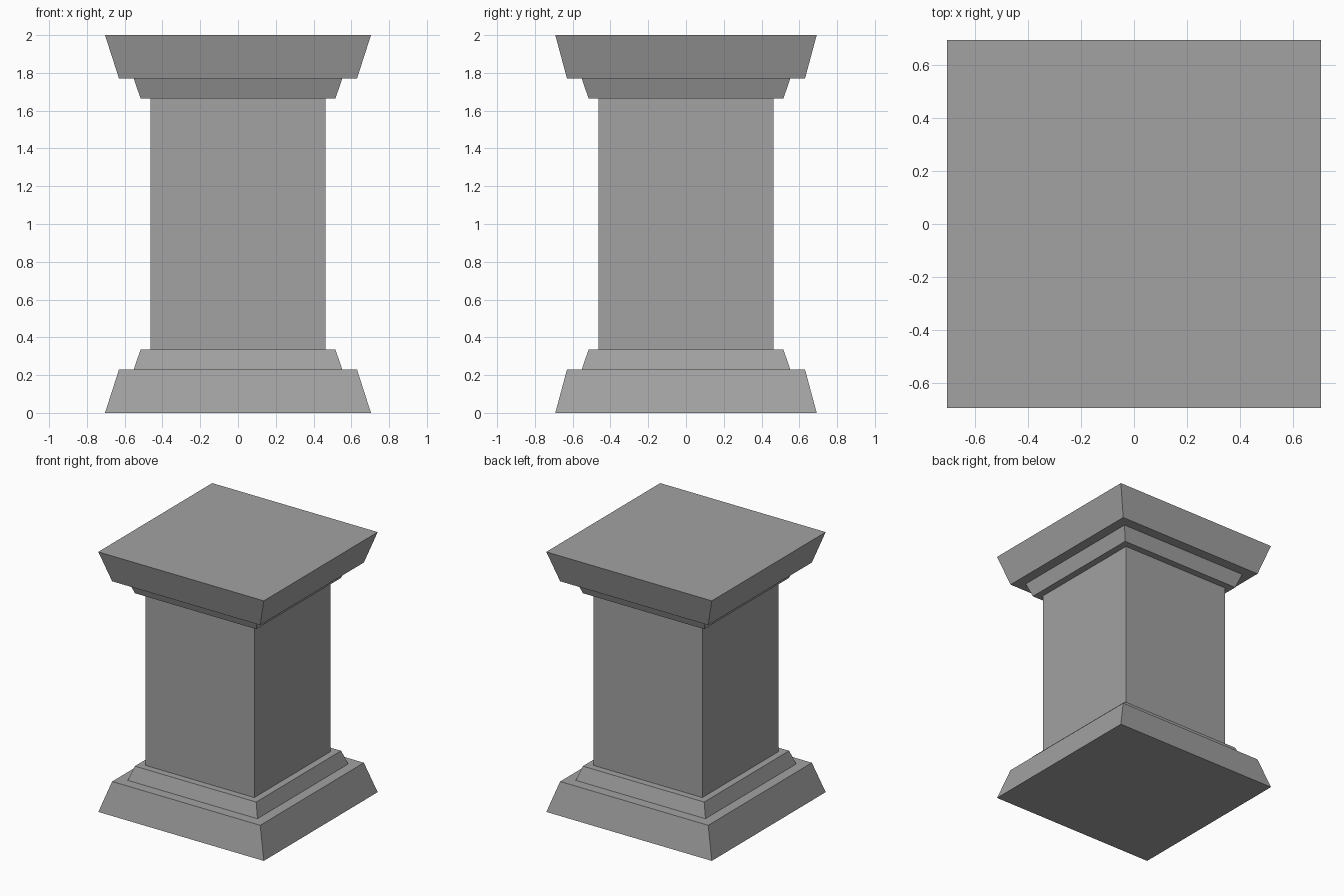
import bpy
import bmesh

if "Cube" in bpy.data.objects:
    bpy.data.objects.remove(bpy.data.objects["Cube"])

# Dark grey stone
stone = bpy.data.materials.new("dark_stone")
stone.diffuse_color = (0.36, 0.36, 0.36, 1.0)
stone.use_nodes = True
stone.node_tree.nodes["Principled BSDF"].inputs["Base Color"].default_value = stone.diffuse_color


def stacked_rings(name, rings, cap_start=False):
    """Square rings of (half_x, half_y, z), joined by flat side walls."""
    bm = bmesh.new()
    loops = [[bm.verts.new((sx * hx, sy * hy, z))
              for sx, sy in ((-1, -1), (1, -1), (1, 1), (-1, 1))]
             for hx, hy, z in rings]
    for low, high in zip(loops, loops[1:]):
        for i in range(4):
            j = (i + 1) % 4
            bm.faces.new((low[i], low[j], high[j], high[i]))
    if cap_start:
        bm.faces.new(loops[0][::-1])
    # a stack running downwards needs its faces turned outwards
    if rings[-1][2] < rings[0][2]:
        bmesh.ops.reverse_faces(bm, faces=bm.faces[:])
    mesh = bpy.data.meshes.new(name)
    bm.to_mesh(mesh)
    bm.free()
    mesh.materials.append(stone)
    obj = bpy.data.objects.new(name, mesh)
    bpy.context.collection.objects.link(obj)
    return obj


HEIGHT = 2.0
SHAFT = 0.463

# Stepped moulding, from the outer end inwards to the shaft
moulding = [
    (0.704, 0.692, 0.0),
    (0.63, 0.63, 0.23),
    (0.552, 0.552, 0.23),
    (0.516, 0.516, 0.335),
    (SHAFT, SHAFT, 0.335),
]

# Base, and the cap as its upside-down twin
stacked_rings("base", moulding, cap_start=True)
stacked_rings("cap", [(x, y, HEIGHT - z) for x, y, z in moulding], cap_start=True)

# Square shaft between them
stacked_rings("shaft", [(SHAFT, SHAFT, 0.335), (SHAFT, SHAFT, HEIGHT - 0.335)])
